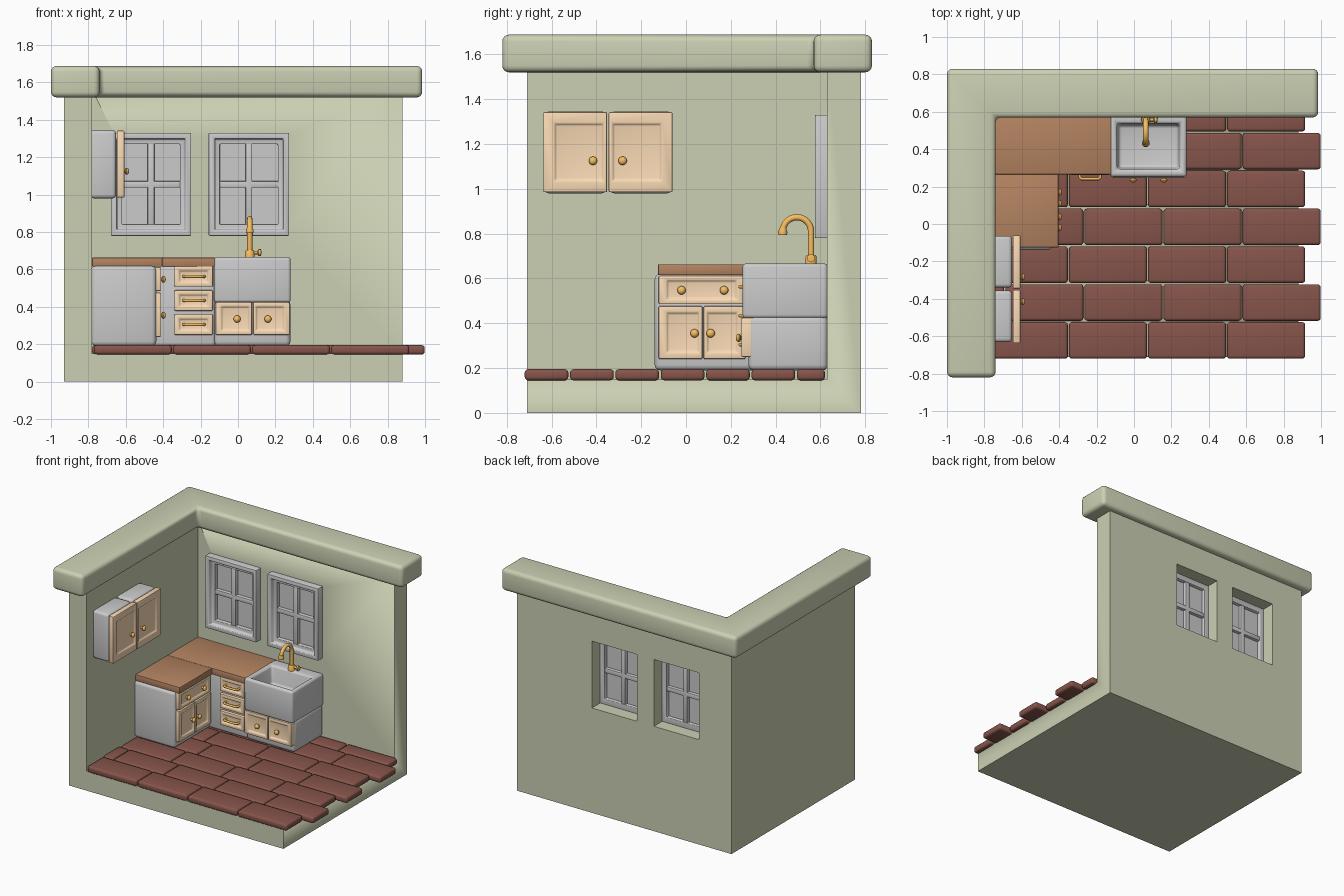
import bpy, bmesh, math
from mathutils import Vector

if "Cube" in bpy.data.objects:
    bpy.data.objects.remove(bpy.data.objects["Cube"])


def mat(name, rgb):
    m = bpy.data.materials.new(name)
    m.diffuse_color = (*rgb, 1)
    m.use_nodes = True
    m.node_tree.nodes["Principled BSDF"].inputs["Base Color"].default_value = m.diffuse_color
    return m


GREEN = mat("wall_green", (0.60, 0.63, 0.45))
TILE = mat("tile_red", (0.24, 0.09, 0.07))
WOOD = mat("counter_wood", (0.46, 0.23, 0.12))
TAN = mat("door_tan", (0.95, 0.70, 0.46))
BRASS = mat("brass", (0.95, 0.52, 0.12))

# (u, v, w) to world: w points out of the part's front
FRAMES = {
    'X': lambda u, v, w: Vector((w, u, v)),
    'Y': lambda u, v, w: Vector((u, -w, v)),
    'Z': lambda u, v, w: Vector((u, v, w)),
}


def finish(bm, name, material, bevel=0, segs=3):
    bmesh.ops.recalc_face_normals(bm, faces=bm.faces)
    if bevel:
        edges = [e for e in bm.edges if e.calc_face_angle(0) > math.radians(30)]
        bmesh.ops.bevel(bm, geom=edges, offset=bevel, segments=segs, profile=0.5,
                        affect='EDGES', clamp_overlap=True)
    me = bpy.data.meshes.new(name)
    bm.to_mesh(me)
    bm.free()
    ob = bpy.data.objects.new(name, me)
    bpy.context.collection.objects.link(ob)
    if material:
        me.materials.append(material)
    smooth(ob)
    return ob


def smooth(ob):
    bpy.ops.object.select_all(action='DESELECT')
    ob.select_set(True)
    bpy.context.view_layer.objects.active = ob
    bpy.ops.object.shade_smooth_by_angle(angle=math.radians(40))


def rings(name, frame, loops, material=None, bevel=0, segs=3, closed=False):
    """Skin through rectangles (u0, u1, v0, v1, w); capped, or closed into a frame."""
    bm = bmesh.new()
    vs = [[bm.verts.new(FRAMES[frame](u, v, w))
           for u, v in ((u0, v0), (u1, v0), (u1, v1), (u0, v1))]
          for u0, u1, v0, v1, w in loops]
    pairs = list(zip(vs, vs[1:]))
    if closed:
        pairs.append((vs[-1], vs[0]))
    else:
        bm.faces.new(vs[0])
        bm.faces.new(vs[-1])
    for a, b in pairs:
        for i in range(4):
            j = (i + 1) % 4
            bm.faces.new((a[i], a[j], b[j], b[i]))
    return finish(bm, name, material, bevel, segs)


def box(name, x, y, z, material=None, bevel=0, segs=3):
    return rings(name, 'Z', [(*x, *y, z[0]), (*x, *y, z[1])], material, bevel, segs)


def panel(name, frame, u, v, w, left=0.03, right=0.03, tb=0.025):
    """Door or drawer front with a recessed middle."""
    s, d = 0.007, 0.010
    rings(name, frame, [
        (*u, *v, w[0]), (*u, *v, w[1]),
        (u[0] + left, u[1] - right, v[0] + tb, v[1] - tb, w[1]),
        (u[0] + left + s, u[1] - right - s, v[0] + tb + s, v[1] - tb - s, w[1] - d),
    ], TAN, 0.006, 2)


def lathe(name, profile, origin, axis, material=BRASS):
    bm = bmesh.new()
    vs = [bm.verts.new((r, 0, h)) for r, h in profile]
    es = [bm.edges.new(p) for p in zip(vs, vs[1:])]
    bmesh.ops.spin(bm, geom=vs + es, cent=(0, 0, 0), axis=(0, 0, 1),
                   angle=2 * math.pi, steps=20)
    bmesh.ops.remove_doubles(bm, verts=bm.verts, dist=1e-5)
    q = Vector((0, 0, 1)).rotation_difference(Vector(axis))
    for v in bm.verts:
        v.co = q @ v.co + Vector(origin)
    return finish(bm, name, material)


KNOB = [(0, 0), (0.008, 0), (0.008, 0.012), (0.016, 0.015), (0.019, 0.021),
        (0.016, 0.029), (0.008, 0.034), (0, 0.035)]


def knob(name, frame, u, v, w):
    f = FRAMES[frame]
    lathe(name, KNOB, f(u, v, w), f(0, 0, 1))


def tube(name, points, radius):
    cu = bpy.data.curves.new(name, 'CURVE')
    cu.dimensions = '3D'
    cu.bevel_depth = radius
    cu.bevel_resolution = 4
    cu.use_fill_caps = True
    sp = cu.splines.new('POLY')
    sp.points.add(len(points) - 1)
    for p, co in zip(sp.points, points):
        p.co = (*co, 1)
    cu.materials.append(BRASS)
    ob = bpy.data.objects.new(name, cu)
    bpy.context.collection.objects.link(ob)
    bpy.ops.object.select_all(action='DESELECT')
    ob.select_set(True)
    bpy.context.view_layer.objects.active = ob
    bpy.ops.object.convert(target='MESH')
    smooth(bpy.context.object)


def cut(target, cutter):
    m = target.modifiers.new("cut", 'BOOLEAN')
    m.operation = 'DIFFERENCE'
    m.solver = 'EXACT'
    m.object = cutter
    bpy.context.view_layer.objects.active = target
    bpy.ops.object.modifier_apply(modifier=m.name)
    bpy.data.objects.remove(cutter)


# Room shell: floor slab and two walls with window holes
WINDOWS = (-0.465, 0.058)
room = box("room_shell", (-0.93, 0.88), (-0.71, 0.78), (0, 1.56), GREEN)
cut(room, box("room_cutter", (-0.78, 1.5), (-1.5, 0.63), (0.15, 2), GREEN))
for cx in WINDOWS:
    cut(room, box("window_cutter", (cx - 0.19, cx + 0.19), (0.5, 1), (0.80, 1.31), GREEN))

# L-shaped rounded wall cap
bm = bmesh.new()
outline = [(-1, -0.82), (-0.74, -0.82), (-0.74, 0.57), (0.985, 0.57), (0.985, 0.83), (-1, 0.83)]
face = bm.faces.new([bm.verts.new((x, y, 1.52)) for x, y in outline])
ext = bmesh.ops.extrude_face_region(bm, geom=[face])
for v in ext['geom']:
    if isinstance(v, bmesh.types.BMVert):
        v.co.z = 1.688
finish(bm, "wall_cap", GREEN, 0.03, 4)

# Floor tiles in running bond
for row in range(7):
    y0 = -0.72 + row * 0.2025
    y1 = min(y0 + 0.195, 0.62)
    right = 0.998 if row % 2 else 0.915
    while right > -0.77:
        left = max(right - 0.417, -0.78)
        box("floor_tile", (left, right), (y0, y1), (0.145, 0.195), TILE, 0.016)
        right -= 0.423

# Windows: stepped frame, glazing bars and pane
for cx in WINDOWS:
    def r(inset, w):
        return (cx - 0.215 + inset, cx + 0.215 - inset, 0.78 + inset, 1.33 - inset, w)
    rings("window_frame", 'Y', [r(0, -0.68), r(0, -0.575), r(0.03, -0.575), r(0.036, -0.605),
                                r(0.06, -0.605), r(0.06, -0.68)], None, 0.005, 2, closed=True)
    box("window_bar_upright", (cx - 0.018, cx + 0.018), (0.61, 0.675), (0.83, 1.28), None, 0.006, 2)
    box("window_bar_cross", (cx - 0.16, cx + 0.16), (0.61, 0.675), (1.037, 1.073), None, 0.006, 2)
    box("window_pane", (cx - 0.16, cx + 0.16), (0.638, 0.65), (0.83, 1.28))

# Wall cupboard
for y0, y1, side in ((-0.637, -0.352, 0), (-0.345, -0.06, 1)):
    box("wall_cupboard_body", (-0.79, -0.652), (y0 + 0.005, y1 - 0.003), (0.98, 1.345), None, 0.02)
    panel("wall_cupboard_door", 'X', (y0, y1), (0.985, 1.342), (-0.648, -0.607),
          0.016 if side else 0.05, 0.05 if side else 0.016, 0.05)
    knob("wall_cupboard_knob", 'X', -0.283 if side else -0.415, 1.125, -0.617)

# Left base cabinet
box("left_cabinet_body", (-0.785, -0.437), (-0.14, 0.62), (0.19, 0.62), None, 0.025)
panel("left_cabinet_drawer", 'X', (-0.122, 0.262), (0.485, 0.613), (-0.45, -0.411), 0.035, 0.035, 0.02)
panel("left_cabinet_door", 'X', (-0.122, 0.073), (0.24, 0.477), (-0.45, -0.411), 0.035, 0.014, 0.028)
panel("left_cabinet_door", 'X', (0.079, 0.265), (0.24, 0.477), (-0.45, -0.411), 0.014, 0.035, 0.028)
for y, z in ((-0.02, 0.547), (0.17, 0.547), (0.038, 0.355), (0.11, 0.355)):
    knob("left_cabinet_knob", 'X', y, z, -0.421)

# Drawer stack on the back wall
box("drawer_cabinet_body", (-0.46, -0.12), (0.285, 0.63), (0.19, 0.62), None, 0.02)
for z in (0.305, 0.434, 0.563):
    panel("drawer_front", 'Y', (-0.34, -0.134), (z - 0.055, z + 0.055), (-0.3, -0.262), 0.024, 0.024, 0.022)
    tube("drawer_handle", [(-0.29, 0.275, z), (-0.29, 0.25, z), (-0.28, 0.241, z),
                           (-0.19, 0.241, z), (-0.18, 0.25, z), (-0.18, 0.275, z)], 0.008)

# Sink cabinet
box("sink_cabinet_body", (-0.128, 0.28), (0.278, 0.632), (0.19, 0.435), None, 0.025)
for u, l, rr, k in (((-0.12, 0.075), 0.03, 0.014, -0.005), ((0.081, 0.276), 0.014, 0.03, 0.16)):
    panel("sink_cabinet_door", 'Y', u, (0.25, 0.425), (-0.31, -0.247), l, rr, 0.022)
    knob("sink_cabinet_knob", 'Y', k, 0.335, -0.257)

# Countertop
box("counter_left", (-0.78, -0.404), (-0.125, 0.265), (0.615, 0.663), WOOD, 0.004, 2)
box("counter_back", (-0.78, -0.122), (0.265, 0.632), (0.615, 0.663), WOOD, 0.004, 2)

# Apron sink with basin
rings("sink", 'Z', [(-0.128, 0.282, 0.252, 0.632, 0.422), (-0.128, 0.282, 0.252, 0.632, 0.667),
                    (-0.092, 0.246, 0.292, 0.538, 0.667), (-0.082, 0.236, 0.302, 0.528, 0.53)],
      None, 0.017)

# Faucet
fx = 0.063
arc = [(fx, 0.495 + 0.063 * math.cos(a), 0.81 + 0.063 * math.sin(a))
       for a in (math.pi * i / 14 for i in range(15))]
tube("faucet_pipe", [(fx, 0.558, 0.67)] + arc + [(fx, 0.432, 0.80)], 0.014)
lathe("faucet_base", [(0, 0), (0.025, 0), (0.025, 0.035), (0.02, 0.042), (0, 0.042)],
      (fx, 0.558, 0.662), (0, 0, 1))
lathe("faucet_spout", [(0, 0), (0.019, 0), (0.021, 0.012), (0.015, 0.03), (0, 0.03)],
      (fx, 0.432, 0.795), (0, 0, 1))
lathe("faucet_lever", [(0, 0), (0.009, 0), (0.009, 0.042), (0.018, 0.047), (0.018, 0.06), (0, 0.063)],
      (fx, 0.558, 0.69), (1, 0, 0))
